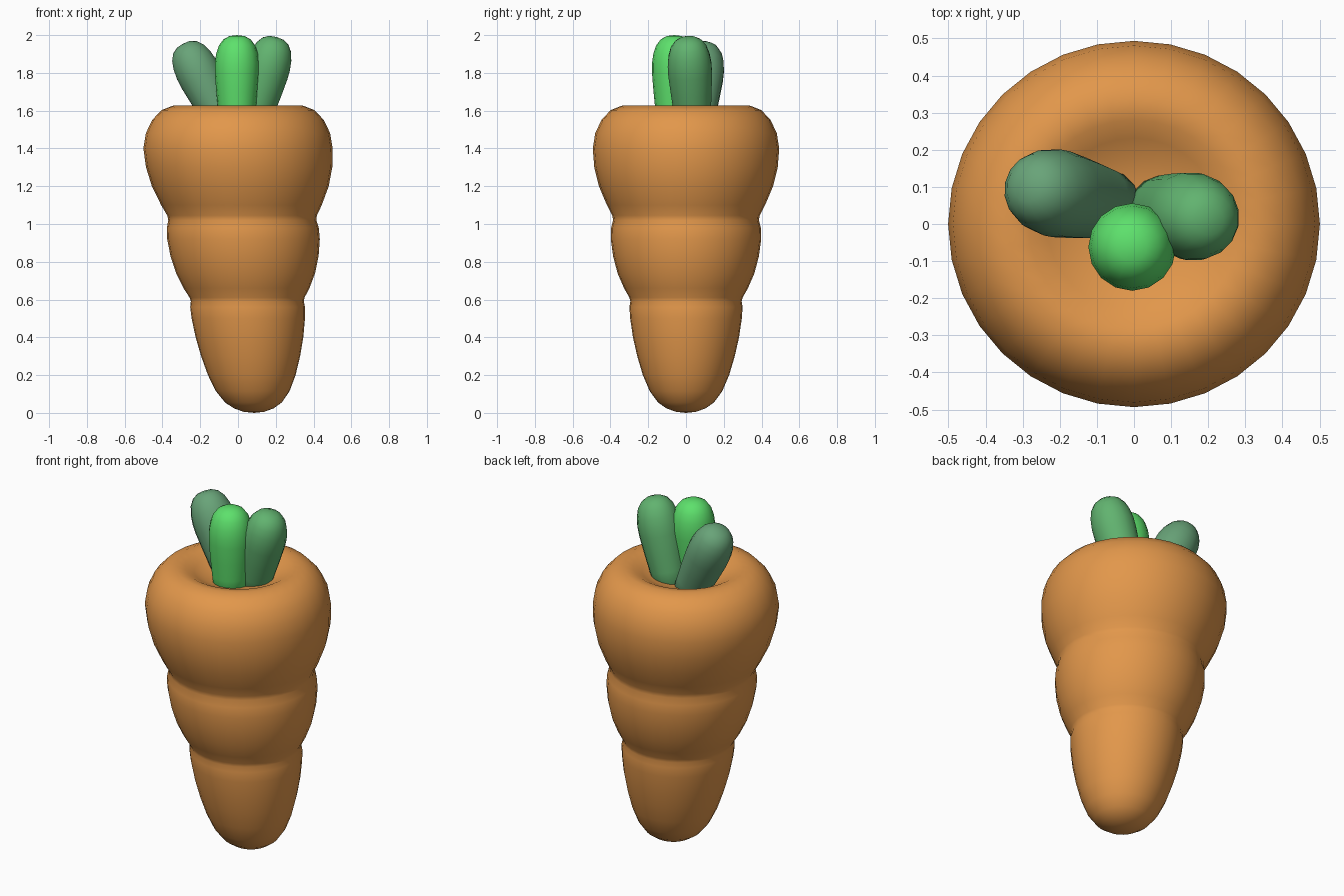
import bpy, bmesh
from math import pi, cos, sin
from mathutils import Vector

if "Cube" in bpy.data.objects:
    bpy.data.objects.remove(bpy.data.objects["Cube"])


def lathe(name, profile, sides, color, place):
    """Spin (radius, height) points closed at both poles; place() maps each point."""
    bm = bmesh.new()
    rings = []
    for r, z in profile:
        if r == 0:
            rings.append([bm.verts.new(place(Vector((0, 0, z))))])
        else:
            rings.append([bm.verts.new(place(Vector((r * cos(2 * pi * i / sides),
                                                     r * sin(2 * pi * i / sides), z))))
                          for i in range(sides)])
    for a, b in zip(rings, rings[1:]):
        for i in range(sides):
            j = (i + 1) % sides
            if len(a) == 1:
                bm.faces.new((a[0], b[j], b[i]))
            elif len(b) == 1:
                bm.faces.new((a[i], a[j], b[0]))
            else:
                bm.faces.new((a[i], a[j], b[j], b[i]))
    bmesh.ops.recalc_face_normals(bm, faces=bm.faces)
    for f in bm.faces:
        f.smooth = True
    mesh = bpy.data.meshes.new(name)
    bm.to_mesh(mesh)
    bm.free()
    mat = bpy.data.materials.new(name + "_color")
    mat.diffuse_color = (*color, 1)
    mat.use_nodes = True
    mat.node_tree.nodes["Principled BSDF"].inputs["Base Color"].default_value = mat.diffuse_color
    mesh.materials.append(mat)
    obj = bpy.data.objects.new(name, mesh)
    bpy.context.collection.objects.link(obj)
    return obj


# Carrot root: three bulges, dished top, tip drifting to +x
root = [(0, 0), (.055, .006), (.105, .024), (.15, .055), (.195, .115), (.232, .2),
        (.262, .3), (.285, .4), (.3, .5), (.304, .56), (.299, .59), (.304, .61),
        (.333, .66), (.368, .74), (.392, .83), (.404, .92), (.402, .98), (.392, 1.02),
        (.396, 1.045), (.425, 1.1), (.468, 1.2), (.493, 1.3), (.501, 1.4), (.488, 1.48),
        (.455, 1.55), (.405, 1.603), (.34, 1.628), (.285, 1.62), (.235, 1.594),
        (.18, 1.566), (.1, 1.55), (0, 1.547)]


def bend(p):
    return Vector((p.x + .085 * max(0, 1 - p.z / 1.4), p.y * .985, p.z))


lathe("carrot_root", root, 32, (.76, .31, .07), bend)

# Leaf stalks: rounded clubs from base point to tip point, heights as fraction of length
leaf = [(0, 0), (.07, .01), (.092, .06), (.1, .2), (.11, .4), (.118, .6), (.118, .7),
        (.111, .8), (.096, .89), (.072, .955), (.04, .99), (0, 1)]
stalks = [
    ("front_leaf", (-.005, -.062, 1.5), (-.005, -.062, 2.0), (.11, .75, .15)),
    ("right_leaf", (.065, .04, 1.5), (.205, .01, 1.99), (.12, .45, .16)),
    ("left_leaf", (-.055, .05, 1.5), (-.29, .1, 1.955), (.14, .37, .19)),
]
for name, base, tip, color in stalks:
    base, axis = Vector(base), Vector(tip) - Vector(base)
    turn = axis.to_track_quat('Z', 'Y')
    pts = [(r, h * axis.length) for r, h in leaf]
    lathe(name, pts, 16, color, lambda p: base + turn @ p)
